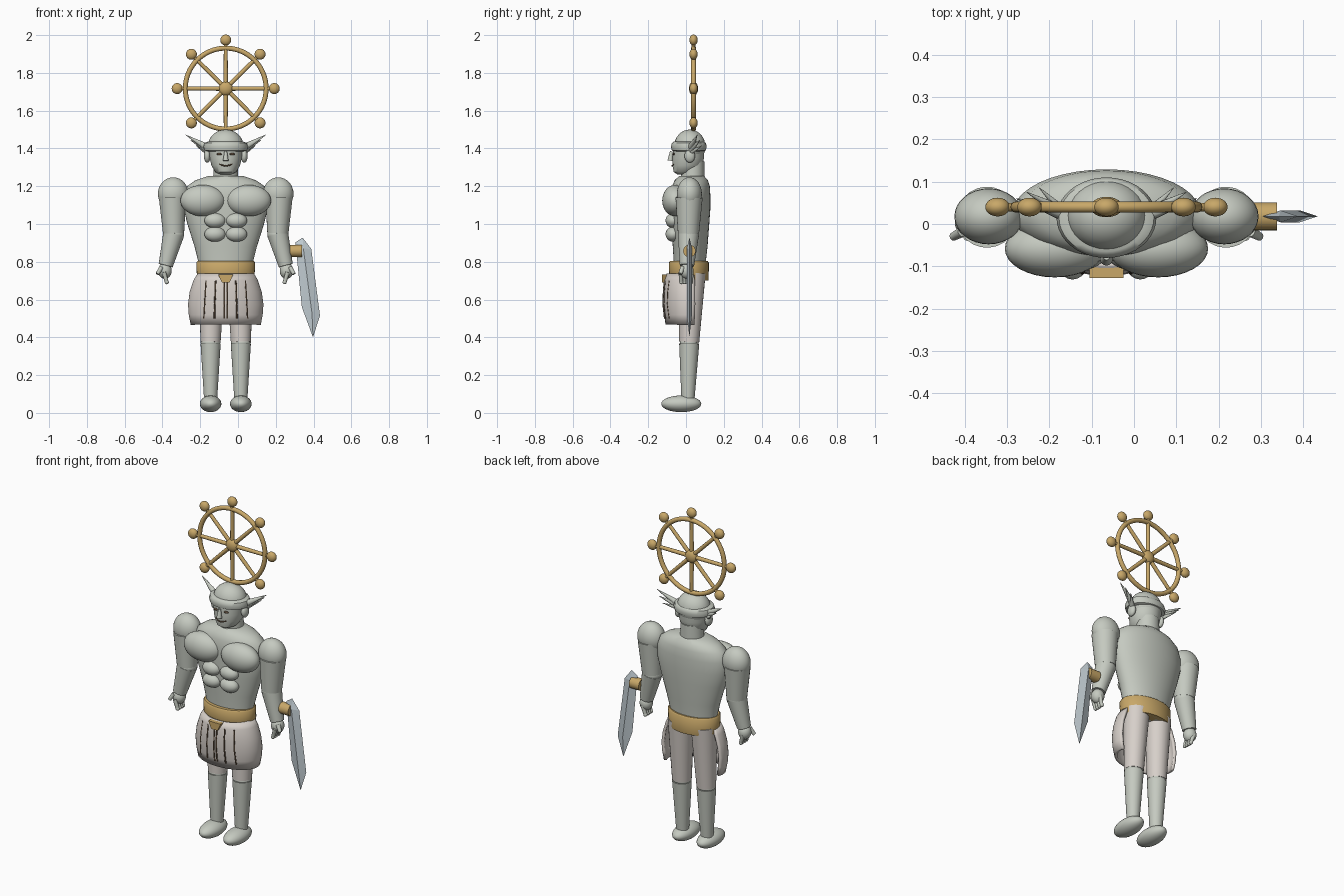
import bpy, bmesh, math
from mathutils import Vector

if "Cube" in bpy.data.objects:
    bpy.data.objects.remove(bpy.data.objects["Cube"])

CX = -0.065  # symmetry plane of the figure


def mat(name, c):
    m = bpy.data.materials.new(name)
    m.diffuse_color = (*c, 1)
    m.use_nodes = True
    m.node_tree.nodes["Principled BSDF"].inputs["Base Color"].default_value = m.diffuse_color
    return m


SKIN = mat("pale_stone", (0.56, 0.59, 0.53))
GOLD = mat("gold", (0.58, 0.39, 0.14))
CLOTH = mat("cloth", (0.68, 0.63, 0.59))
STEEL = mat("steel", (0.55, 0.62, 0.66))
DARK = mat("dark", (0.12, 0.08, 0.05))


def finish(o, name, m, angle=40):
    o.name = name
    o.data.materials.append(m)
    bpy.ops.object.select_all(action='DESELECT')
    o.select_set(True)
    bpy.context.view_layer.objects.active = o
    bpy.ops.object.shade_smooth_by_angle(angle=math.radians(angle))
    return o


def mesh(name, verts, faces, m, angle=40):
    me = bpy.data.meshes.new(name)
    me.from_pydata(verts, [], faces)
    bm = bmesh.new()
    bm.from_mesh(me)
    bmesh.ops.recalc_face_normals(bm, faces=bm.faces)
    bm.to_mesh(me)
    bm.free()
    o = bpy.data.objects.new(name, me)
    bpy.context.collection.objects.link(o)
    return finish(o, name, m, angle)


def ball(name, loc, r, m=SKIN, rot=(0, 0, 0)):
    bpy.ops.mesh.primitive_uv_sphere_add(segments=32, ring_count=16, radius=1, location=loc, rotation=rot)
    o = bpy.context.object
    o.scale = r
    return finish(o, name, m)


def limb(name, a, b, r1, r2, m=SKIN, n=24):
    a, b = Vector(a), Vector(b)
    d = b - a
    bpy.ops.mesh.primitive_cone_add(vertices=n, radius1=r1, radius2=r2, depth=d.length, location=(a + b) / 2)
    o = bpy.context.object
    o.rotation_euler = d.to_track_quat('Z', 'Y').to_euler()
    return finish(o, name, m)


def loft(name, rings, m, n=40):
    # rings: (z, radius x, radius y, centre y)
    v, f = [], []
    for z, rx, ry, cy in rings:
        for i in range(n):
            a = 2 * math.pi * i / n
            v.append((CX + rx * math.cos(a), cy + ry * math.sin(a), z))
    k = len(rings)
    for j in range(k - 1):
        for i in range(n):
            i2 = (i + 1) % n
            f.append((j * n + i, j * n + i2, (j + 1) * n + i2, (j + 1) * n + i))
    f += [tuple(range(n)), tuple(range((k - 1) * n, k * n))]
    return mesh(name, v, f, m)


# torso, neck and head
loft("torso", [(0.70, .138, .082, .02), (0.80, .145, .085, .02), (0.88, .165, .092, .022), (1.0, .203, .1, .023),
               (1.08, .222, .104, .025), (1.15, .222, .104, .025), (1.20, .205, .1, .026),
               (1.232, .16, .088, .028), (1.255, .09, .065, .03)], SKIN)
loft("neck", [(1.22, .068, .062, .035), (1.33, .062, .062, .035)], SKIN)
loft("head", [(1.262, .03, .035, -.01), (1.275, .055, .06, -.005), (1.31, .076, .08, .008), (1.35, .085, .083, .012),
              (1.40, .09, .083, .015)], SKIN)

# winged cap
ball("cap_dome", (CX, .02, 1.41), (.095, .083, .09))
loft("cap_brim", [(1.385, .098, .08, .015), (1.39, .113, .09, .015), (1.41, .118, .095, .015),
                  (1.428, .112, .09, .015), (1.436, .094, .08, .015)], SKIN)

# face
limb("nose", (CX, -.078, 1.385), (CX, -.083, 1.335), .007, .015)
pts = [Vector((CX + .034 * t, -.073 + .012 * t * t, 1.308 + .01 * t * t)) for t in (-1, -.5, 0, .5, 1)]
for a, b in zip(pts, pts[1:]):
    limb("mouth", a, b, .004, .004, DARK, 8)

# chest, arms, hands, legs and wings, once per side
for s in (-1, 1):
    def P(x, y, z):
        return (CX + s * x, y, z)
    ball("chest_muscle", P(.122, -.058, 1.124), (.118, .068, .083))
    for z in (1.018, .946):
        ball("abdominal_muscle", P(.057, -.068, z), (.056, .04, .04))
    ball("eye", P(.035, -.066, 1.37), (.015, .006, .006), DARK)
    ball("ear", P(.098, .02, 1.36), (.018, .028, .035))
    for tip, root, w in (((.212, .06, 1.472), 1.405, .020), ((.188, .075, 1.445), 1.392, .017),
                         ((.158, .085, 1.415), 1.38, .014)):
        limb("wing_feather", P(.098, .025, root), P(*tip), w, .001, SKIN, 10)
    ball("shoulder", P(.278, .018, 1.16), (.081, .066, .087))
    limb("upper_arm", P(.282, .016, 1.14), P(.276, .013, .95), .072, .056)
    ball("elbow", P(.276, .013, .945), (.056, .054, .045))
    limb("forearm", P(.276, .013, .945), P(.318, .005, .78), .056, .038)
    ball("palm", P(.322, .004, .752), (.036, .036, .042))
    for i in range(4):
        y = -.028 + .019 * i
        limb("finger", P(.328, y, .745), P(.312, y * .9, .692), .012, .01, n=10)
        ball("fingertip", P(.312, y * .9, .692), (.011, .011, .011))
    limb("thumb", P(.34, -.018, .77), P(.362, -.03, .735), .013, .01, n=10)
    limb("thigh", P(.075, .032, .74), P(.08, .017, .375), .072, .053, CLOTH)
    ball("knee", P(.08, .017, .372), (.053, .05, .022))
    limb("shin", P(.08, .017, .365), P(.08, .01, .06), .053, .034)
    ball("foot", P(.08, -.025, .048), (.057, .106, .044))

# belt and buckle tongue
loft("belt", [(.70, .148, .10, .018), (.71, .152, .104, .016), (.795, .156, .106, .015), (.803, .15, .1, .015)], GOLD)
mesh("belt_tongue", [(CX + x, y, z) for y in (-.128, -.09)
                     for x, z in ((-.04, .733), (.04, .733), (.02, .69), (-.02, .69))],
     [(0, 1, 2, 3), (7, 6, 5, 4), (0, 4, 5, 1), (1, 5, 6, 2), (2, 6, 7, 3), (3, 7, 4, 0)], GOLD)

# front skirt, open at the back
rings = [(.735, .142, .105), (.70, .163, .117), (.64, .183, .122), (.575, .192, .124), (.52, .188, .118), (.468, .178, .11)]
n = 32
v, f = [], []
for z, rx, ry in rings:
    for i in range(n + 1):
        a = math.radians(-197 + 214 * i / n)
        v.append((CX + rx * math.cos(a), .01 + ry * math.sin(a), z))
for j in range(len(rings) - 1):
    for i in range(n):
        b = j * (n + 1) + i
        f.append((b, b + 1, b + n + 2, b + n + 1))
skirt = mesh("skirt", v, f, CLOTH)
mod = skirt.modifiers.new("thickness", 'SOLIDIFY')
mod.thickness = .016
mod.offset = 0

# dark pleats on the skirt
for x in (-.112, -.058, -.008, .008, .058, .112):
    zs = (.70, .64, .575, .50)
    path = []
    for k, z in enumerate(zs):
        rx, ry = ((.163, .117), (.183, .122), (.192, .124), (.185, .116))[k]
        px = x * (.92 + .035 * k)
        path.append(Vector((CX + px, .004 - ry * math.sqrt(1 - (px / rx) ** 2), z)))
    for a, b in zip(path, path[1:]):
        limb("pleat", a, b, .005, .005, DARK, 8)

# halo wheel
HUB = Vector((CX, .04, 1.717))
bpy.ops.mesh.primitive_torus_add(location=HUB, rotation=(math.pi / 2, 0, 0), major_segments=64, minor_segments=12,
                                 major_radius=.214, minor_radius=.013)
finish(bpy.context.object, "wheel_rim", GOLD)
ball("wheel_hub", HUB, (.038, .024, .038), GOLD)
for i in range(8):
    a = i * math.pi / 4
    d = Vector((math.cos(a), 0, math.sin(a)))
    limb("wheel_spoke", HUB, HUB + d * .235, .012, .010, GOLD, 12)
    ball("wheel_knob", HUB + d * .257, (.029, .022, .029), GOLD)

# blade on a peg beside the arm
limb("blade_peg", (.275, .018, .857), (.338, .018, .857), .033, .033, GOLD)
edge = [(.342, .928), (.388, .868), (.434, .515), (.397, .40), (.338, .56), (.304, .903)]
v = [(x, .018, z) for x, z in edge] + [(.346, y, .87) for y in (.004, .032)] + [(.392, y, .525) for y in (.004, .032)]
f = []
for t, b in ((6, 8), (7, 9)):
    f += [(0, 1, t), (1, 2, b, t), (2, 3, b), (3, 4, b), (4, 5, t, b), (5, 0, t)]
mesh("blade", v, f, STEEL, 10)
